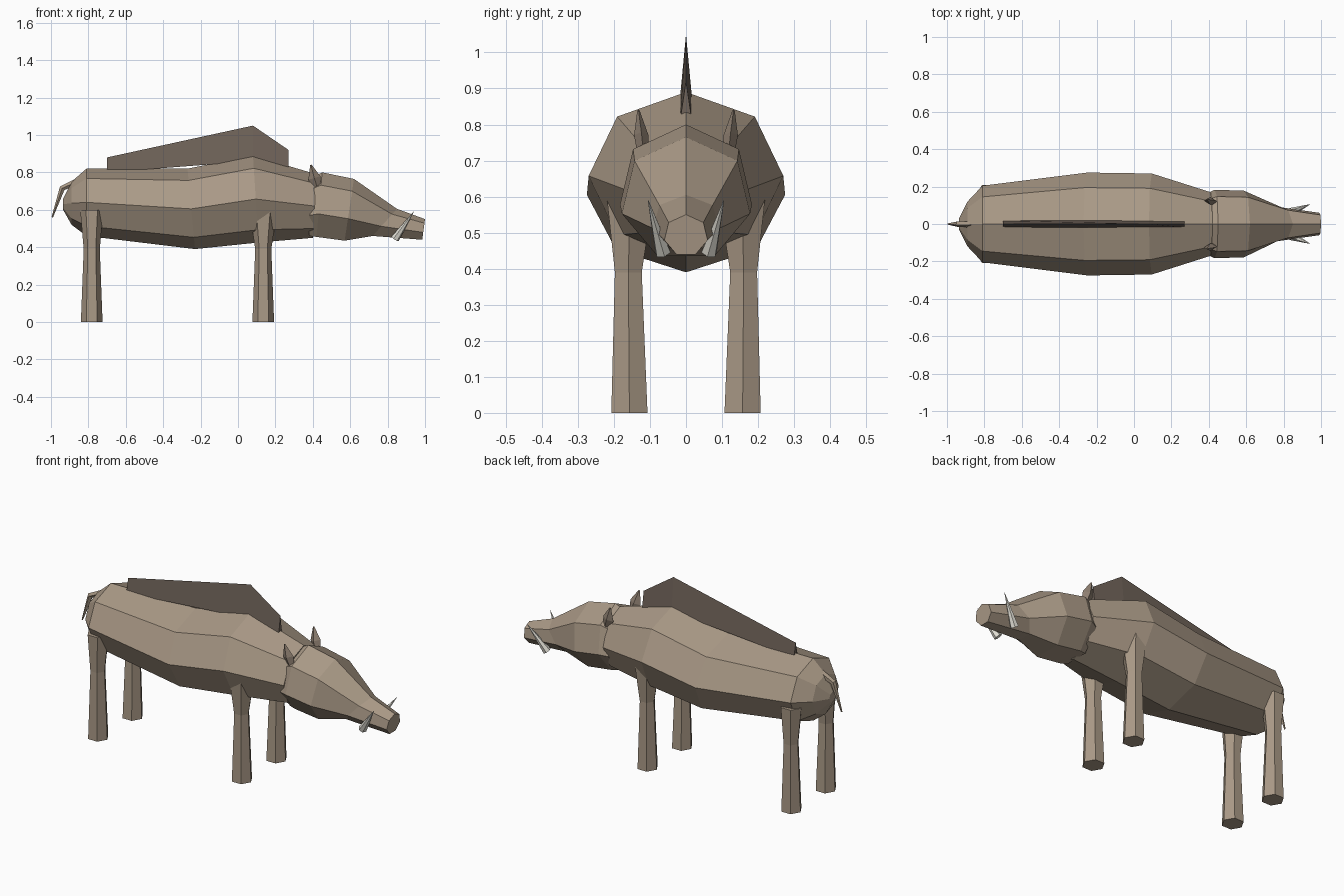
import bpy, bmesh, math
from mathutils import Vector

if "Cube" in bpy.data.objects:
    bpy.data.objects.remove(bpy.data.objects["Cube"])


def material(name, rgb):
    m = bpy.data.materials.new(name)
    m.diffuse_color = (*rgb, 1)
    m.use_nodes = True
    m.node_tree.nodes["Principled BSDF"].inputs["Base Color"].default_value = m.diffuse_color
    return m


HIDE = material("hide", (0.40, 0.32, 0.24))
BRISTLE = material("bristle", (0.16, 0.125, 0.10))
EAR = material("ear_skin", (0.28, 0.22, 0.17))
IVORY = material("ivory", (0.75, 0.73, 0.66))


def loft(name, rings, mat):
    """Skin equal-length point rings into a closed, flat-shaded tube."""
    bm = bmesh.new()
    vs = [[bm.verts.new(p) for p in r] for r in rings]
    n = len(rings[0])
    for a, b in zip(vs, vs[1:]):
        for i in range(n):
            j = (i + 1) % n
            bm.faces.new((a[i], a[j], b[j], b[i]))
    bm.faces.new(vs[0])
    bm.faces.new(vs[-1])
    bmesh.ops.recalc_face_normals(bm, faces=bm.faces)
    me = bpy.data.meshes.new(name)
    bm.to_mesh(me)
    bm.free()
    me.materials.append(mat)
    ob = bpy.data.objects.new(name, me)
    bpy.context.collection.objects.link(ob)
    return ob


def section(n, xt, zt, xb, zb, w):
    """n-sided body section between a top and a bottom point, half width w."""
    angs = [math.pi / 2 + 2 * math.pi * i / n for i in range(n)]
    low = min(math.sin(a) for a in angs)
    wide = max(math.cos(a) for a in angs)
    out = []
    for a in angs:
        t = (1 - math.sin(a)) / (1 - low)
        out.append((xt + (xb - xt) * t, w * math.cos(a) / wide, zt + (zb - zt) * t))
    return out


def spike(name, path, radii, n, mat):
    """Tapered tube along a path."""
    pts = [Vector(p) for p in path]
    rings = []
    for k, p in enumerate(pts):
        d = pts[min(k + 1, len(pts) - 1)] - pts[max(k - 1, 0)]
        q = d.to_track_quat('Z', 'Y')
        r = radii[k]
        rings.append([p + q @ Vector((r * math.cos(2 * math.pi * i / n),
                                      r * math.sin(2 * math.pi * i / n), 0)) for i in range(n)])
    return loft(name, rings, mat)


# Torso: octagonal sections from rump to neck
torso = [(-0.935, 0.66, -0.935, 0.60, 0.03), (-0.89, 0.75, -0.89, 0.52, 0.12),
         (-0.81, 0.82, -0.81, 0.46, 0.205), (-0.27, 0.82, -0.23, 0.39, 0.275),
         (0.08, 0.89, 0.11, 0.425, 0.27), (0.42, 0.79, 0.40, 0.45, 0.17)]
loft("torso", [section(8, *s) for s in torso], HIDE)

# Head and snout: seven-sided sections
head = [(0.39, 0.77, 0.38, 0.46, 0.16), (0.45, 0.80, 0.42, 0.455, 0.183),
        (0.62, 0.765, 0.57, 0.435, 0.178), (0.85, 0.605, 0.72, 0.46, 0.092),
        (1.0, 0.55, 0.985, 0.44, 0.06)]
loft("head", [section(7, *s) for s in head], HIDE)

# Mane: wedge-shaped crest along the back
crest = [(-0.70, 0.88, 0.80), (0.08, 1.05, 0.86), (0.27, 0.92, 0.80)]
loft("mane", [[(x, -0.018, b), (x, 0.018, b), (x, 0, t)] for x, t, b in crest], BRISTLE)

# Tail
spike("tail", [(-0.82, 0, 0.77), (-0.94, 0, 0.715), (-0.993, 0, 0.56)],
      [0.02, 0.016, 0.004], 5, HIDE)

for side, label in ((-1, "right"), (1, "left")):
    # Legs: hexagonal columns widening into the body
    for x, name, top in ((0.135, "front_leg", 0.075), (-0.782, "rear_leg", 0.062)):
        rings = []
        for z, r, y in ((0, 0.058, 0.157), (0.39, 0.043, 0.16), (0.60, top, 0.155)):
            rings.append([(x + r * math.cos(math.pi * i / 3),
                           side * y + r * math.sin(math.pi * i / 3), z) for i in range(6)])
        loft(f"{name}_{label}", rings, HIDE)

    # Ears: flattened four-sided points
    def ear_ring(x, y, z, w, d):
        return [(x + w, side * y, z + w * 0.3), (x, side * (y + d), z),
                (x - w, side * y, z - w * 0.3), (x, side * (y - d), z)]
    loft(f"ear_{label}", [ear_ring(0.425, 0.118, 0.715, 0.02, 0.016),
                          ear_ring(0.408, 0.124, 0.77, 0.032, 0.02),
                          ear_ring(0.39, 0.132, 0.84, 0.004, 0.003)], EAR)

    # Tusks
    spike(f"tusk_{label}", [(0.84, side * 0.064, 0.445), (0.94, side * 0.105, 0.59)],
          [0.023, 0.001], 6, IVORY)
